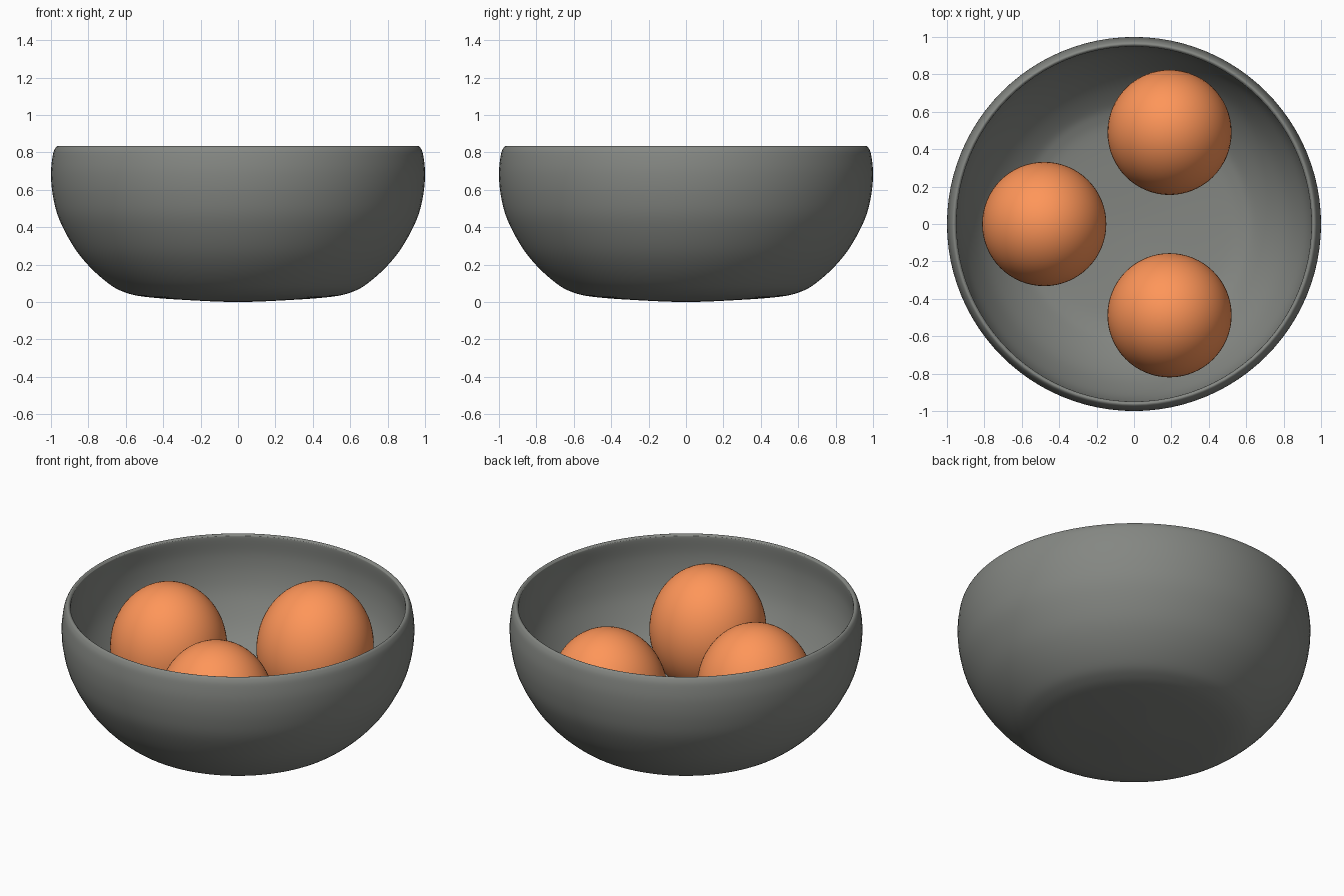
import bpy, bmesh, math
from mathutils import Vector

if "Cube" in bpy.data.objects:
    bpy.data.objects.remove(bpy.data.objects["Cube"])


def material(name, rgb):
    mat = bpy.data.materials.new(name)
    mat.diffuse_color = (*rgb, 1)
    mat.use_nodes = True
    mat.node_tree.nodes["Principled BSDF"].inputs["Base Color"].default_value = mat.diffuse_color
    return mat


def smooth_path(pts, steps=5):
    # Catmull-Rom curve through the profile points
    p = [Vector(q) for q in pts]
    p = [Vector((-p[1].x, p[1].y))] + p + [Vector((-p[-2].x, p[-2].y))]
    out = []
    for a, b, c, d in zip(p, p[1:], p[2:], p[3:]):
        for i in range(steps):
            t = i / steps
            out.append(0.5 * (2 * b + (c - a) * t + (2 * a - 5 * b + 4 * c - d) * t**2
                              + (3 * b - a - 3 * c + d) * t**3))
    return out + [p[-2]]


def lathe(name, pts, segments=96):
    bm = bmesh.new()
    verts = [bm.verts.new((r, 0, z)) for r, z in pts]
    edges = [bm.edges.new(e) for e in zip(verts, verts[1:])]
    bmesh.ops.spin(bm, geom=verts + edges, cent=(0, 0, 0), axis=(0, 0, 1),
                   angle=math.tau, steps=segments, use_duplicate=False)
    bmesh.ops.remove_doubles(bm, verts=bm.verts, dist=1e-4)
    bmesh.ops.recalc_face_normals(bm, faces=bm.faces)
    for f in bm.faces:
        f.smooth = True
    mesh = bpy.data.meshes.new(name)
    bm.to_mesh(mesh)
    bm.free()
    obj = bpy.data.objects.new(name, mesh)
    bpy.context.collection.objects.link(obj)
    return obj


# Bowl: outer wall, rounded rim, then inner wall back to the centre
outer = [(0, 0), (0.3, 0.012), (0.5, 0.028), (0.6, 0.05), (0.68, 0.09),
         (0.785, 0.18), (0.875, 0.29), (0.955, 0.44), (0.99, 0.57), (1.0, 0.69),
         (0.99, 0.785)]
rim = [(0.977, 0.822), (0.964, 0.834), (0.953, 0.828), (0.949, 0.81)]
inner = [(0.957, 0.7), (0.946, 0.58), (0.912, 0.46), (0.837, 0.316),
         (0.752, 0.212), (0.652, 0.128), (0.585, 0.094), (0.495, 0.073),
         (0.3, 0.057), (0, 0.045)]
bowl = lathe("bowl", smooth_path(outer + rim + inner))
bowl.data.materials.append(material("dark_grey", (0.232, 0.242, 0.225)))

# Eggs: upright ellipsoids resting in the bowl, one leaning slightly
orange = material("orange", (1.0, 0.305, 0.1))
eggs = [(-0.48, 0, 0.45, 0), (0.19, 0.49, 0.44, -14), (0.19, -0.488, 0.45, 0)]
for i, (x, y, z, tilt) in enumerate(eggs):
    bpy.ops.mesh.primitive_uv_sphere_add(segments=64, ring_count=32, radius=1,
                                         location=(x, y, z),
                                         rotation=(math.radians(tilt), 0, 0))
    egg = bpy.context.object
    egg.name = f"egg_{i + 1}"
    egg.scale = (0.332, 0.332, 0.378)
    egg.data.materials.append(orange)
    bpy.ops.object.shade_smooth()
